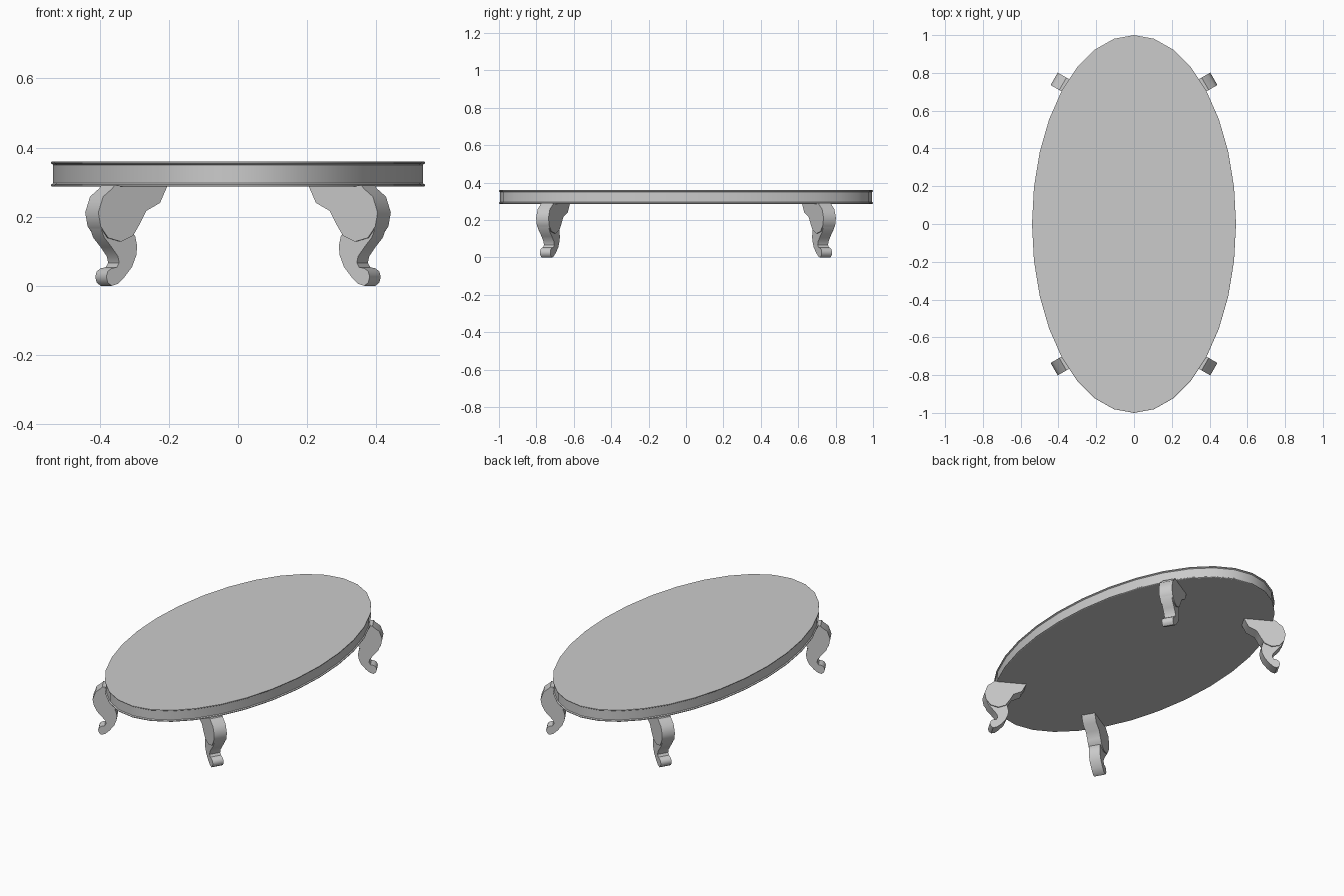
import bpy, bmesh, math
from mathutils import Vector

cube = bpy.data.objects.get("Cube")
if cube:
    bpy.data.objects.remove(cube, do_unlink=True)

grey = bpy.data.materials.new("plain grey")
grey.use_nodes = True
grey.diffuse_color = (0.6, 0.6, 0.6, 1)
grey.node_tree.nodes["Principled BSDF"].inputs["Base Color"].default_value = (0.6, 0.6, 0.6, 1)


def loft(name, rings, angle):
    """Join closed rings of points into a capped solid."""
    bm = bmesh.new()
    loops = [[bm.verts.new(p) for p in ring] for ring in rings]
    n = len(loops[0])
    for a, b in zip(loops, loops[1:]):
        for i in range(n):
            j = (i + 1) % n
            bm.faces.new((a[i], a[j], b[j], b[i]))
    bm.faces.new(loops[0])
    bm.faces.new(loops[-1])
    bmesh.ops.recalc_face_normals(bm, faces=bm.faces)
    mesh = bpy.data.meshes.new(name)
    bm.to_mesh(mesh)
    bm.free()
    mesh.materials.append(grey)
    obj = bpy.data.objects.new(name, mesh)
    bpy.context.collection.objects.link(obj)
    bpy.ops.object.select_all(action='DESELECT')
    obj.select_set(True)
    bpy.context.view_layer.objects.active = obj
    bpy.ops.object.shade_smooth_by_angle(angle=math.radians(angle))


# Oval top: a flat band between two thin rounded lips (inset, height)
SIDES = 32
edge = [(0.003, 0.36), (0, 0.358), (0, 0.354), (0.006, 0.35),
        (0.006, 0.297), (0, 0.293), (0, 0.289), (0.003, 0.287)]
angles = [2 * math.pi * i / SIDES for i in range(SIDES)]
loft("table_top", [[((0.54 - o) * math.sin(a), (1 - o) * math.cos(a), z) for a in angles]
                   for o, z in edge], 30)

# Side profiles of a leg: distance along its outward direction, height
bracket = [(-0.228, 0.29), (-0.203, 0.24), (-0.157, 0.217), (-0.136, 0.18),
           (-0.113, 0.145), (-0.073, 0.128), (-0.03, 0.139), (-0.005, 0.172),
           (0.003, 0.212), (-0.013, 0.258), (-0.043, 0.281), (-0.05, 0.29)]
lower_leg = [(-0.1, 0.17), (-0.123, 0.145), (-0.13, 0.115), (-0.127, 0.088),
             (-0.113, 0.055), (-0.087, 0.025), (-0.065, 0.006), (-0.045, 0),
             (-0.032, 0.01), (-0.027, 0.026), (-0.032, 0.042), (-0.045, 0.051),
             (-0.062, 0.054), (-0.07, 0.067), (-0.066, 0.085), (-0.045, 0.112),
             (-0.02, 0.14), (-0.008, 0.17), (-0.03, 0.2)]


def plate(name, profile, thickness, sx, sy):
    """Extrude a leg profile, turned to point diagonally outward."""
    out = Vector((sx * math.cos(math.pi / 6), sy * 0.5, 0))
    side = Vector((-out.y, out.x, 0))
    base = Vector((sx * 0.42, sy * 0.767, 0))
    loft(name, [[base + out * u + side * s * thickness / 2 + Vector((0, 0, z))
                 for u, z in profile] for s in (-1, 1)], 40)


for sx, lr in ((1, "left"), (-1, "right")):
    for sy, fb in ((-1, "front"), (1, "back")):
        plate(f"{fb}_{lr}_bracket", bracket, 0.076, sx, sy)
        plate(f"{fb}_{lr}_leg", lower_leg, 0.064, sx, sy)
